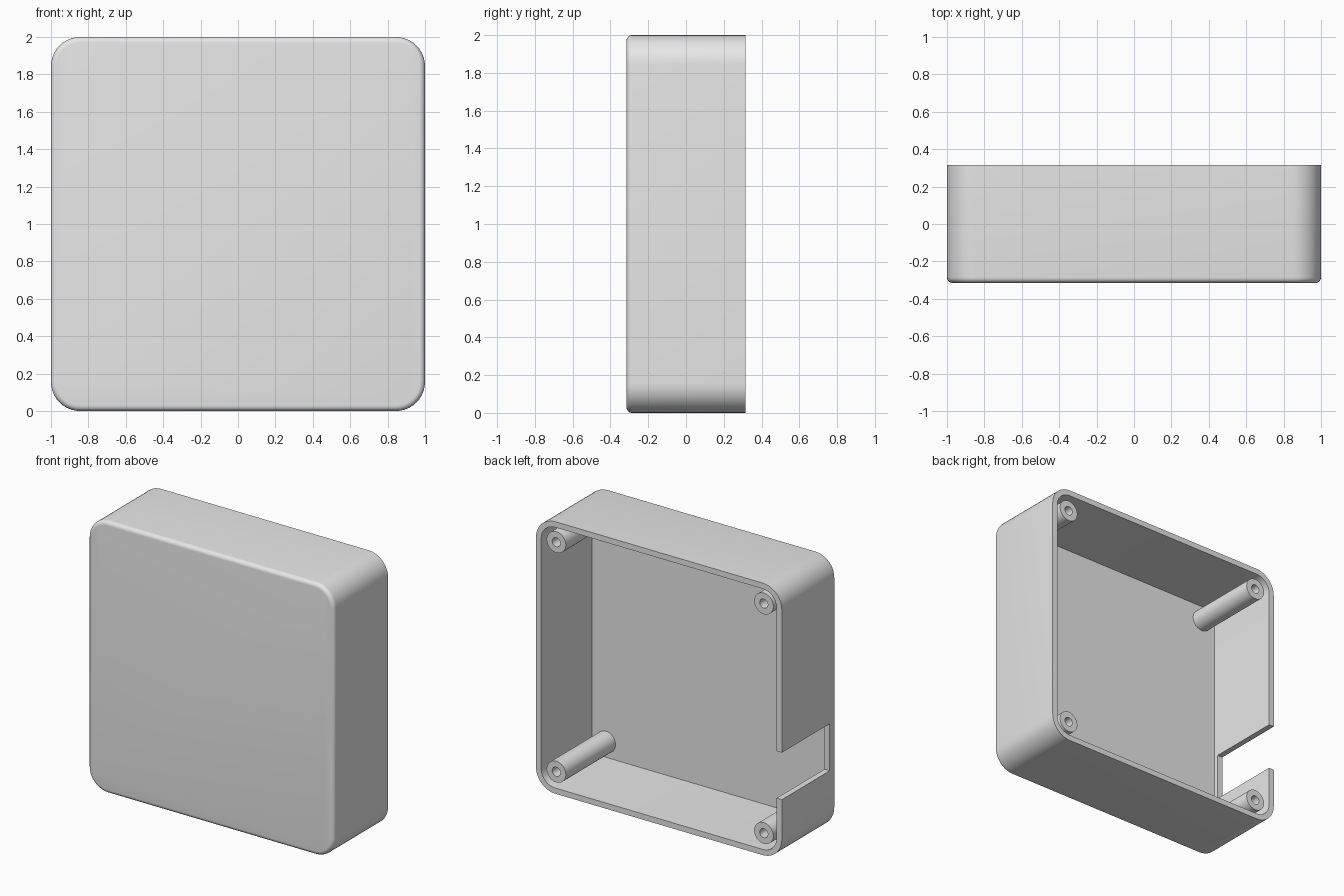
import bpy, bmesh
from math import sin, cos, pi

old = bpy.data.objects.get("Cube")
if old:
    bpy.data.objects.remove(old, do_unlink=True)

grey = bpy.data.materials.new("light_grey_plastic")
grey.use_nodes = True
colour = (0.8, 0.8, 0.8, 1)
grey.diffuse_color = colour
grey.node_tree.nodes["Principled BSDF"].inputs["Base Color"].default_value = colour

FRONT, BACK, FLOOR = -0.315, 0.315, -0.275
WALL, CORNER, FILLET = 0.042, 0.156, 0.03
POST, POST_R, HOLE_R, POST_END = 0.844, 0.078, 0.033, 0.302


def outline(half, radius, y, steps=10):
    """Rounded square in the xz plane; a circle when half equals radius."""
    points = []
    for quarter, (sx, sz) in enumerate([(1, 1), (-1, 1), (-1, -1), (1, -1)]):
        for i in range(steps + 1):
            a = (quarter + i / steps) * pi / 2
            points.append((sx * (half - radius) + radius * cos(a), y,
                           sz * (half - radius) + radius * sin(a)))
    return points


def loft(name, sections, x=0, z=0):
    """Skin a closed solid through (half, radius, y) sections."""
    bm = bmesh.new()
    rings = [[bm.verts.new(p) for p in outline(*s)] for s in sections]
    n = len(rings[0])
    for a, b in zip(rings, rings[1:]):
        for i in range(n):
            j = (i + 1) % n
            bm.faces.new((a[i], a[j], b[j], b[i]))
    bm.faces.new(rings[0])
    bm.faces.new(rings[-1])
    bmesh.ops.remove_doubles(bm, verts=bm.verts, dist=1e-5)
    bmesh.ops.recalc_face_normals(bm, faces=bm.faces)
    mesh = bpy.data.meshes.new(name)
    bm.to_mesh(mesh)
    bm.free()
    mesh.materials.append(grey)
    obj = bpy.data.objects.new(name, mesh)
    obj.location = (x, 0, z)
    bpy.context.collection.objects.link(obj)
    return obj


def select(obj):
    bpy.ops.object.select_all(action='DESELECT')
    obj.select_set(True)
    bpy.context.view_layer.objects.active = obj


# Open tray: filleted front, outer wall, rim, inner wall, floor
sections = []
for i in range(7):
    a = i / 6 * pi / 2
    inset = FILLET * (1 - sin(a))
    sections.append((1 - inset, CORNER - inset, FRONT + FILLET * (1 - cos(a))))
sections += [(1, CORNER, BACK),
             (1 - WALL, CORNER - WALL, BACK),
             (1 - WALL, CORNER - WALL, FLOOR)]
shell = loft("case_shell", sections, z=1)

# Slot through the side wall, open at the rim
bpy.ops.mesh.primitive_cube_add(size=1, location=(-1, 0.13, 0.622))
cutter = bpy.context.object
cutter.name = "slot_cutter"
cutter.scale = (0.2, 0.74, 0.345)
cutter.hide_render = True
slot = shell.modifiers.new("slot", 'BOOLEAN')
slot.operation = 'DIFFERENCE'
slot.solver = 'EXACT'
slot.object = cutter
select(shell)
bpy.ops.object.modifier_apply(modifier="slot")
bpy.data.objects.remove(cutter, do_unlink=True)

# Hollow screw posts, one in each corner
parts = [shell]
for side, x in (("right", -POST), ("left", POST)):
    for level, z in (("lower", 1 - POST), ("upper", 1 + POST)):
        parts.append(loft(f"{level}_{side}_screw_post", [
            (POST_R, POST_R, FLOOR - 0.01),
            (POST_R, POST_R, POST_END),
            (HOLE_R, HOLE_R, POST_END),
            (HOLE_R, HOLE_R, FLOOR + 0.1)], x, z))

for part in parts:
    select(part)
    bpy.ops.object.shade_smooth_by_angle(angle=pi / 6)
